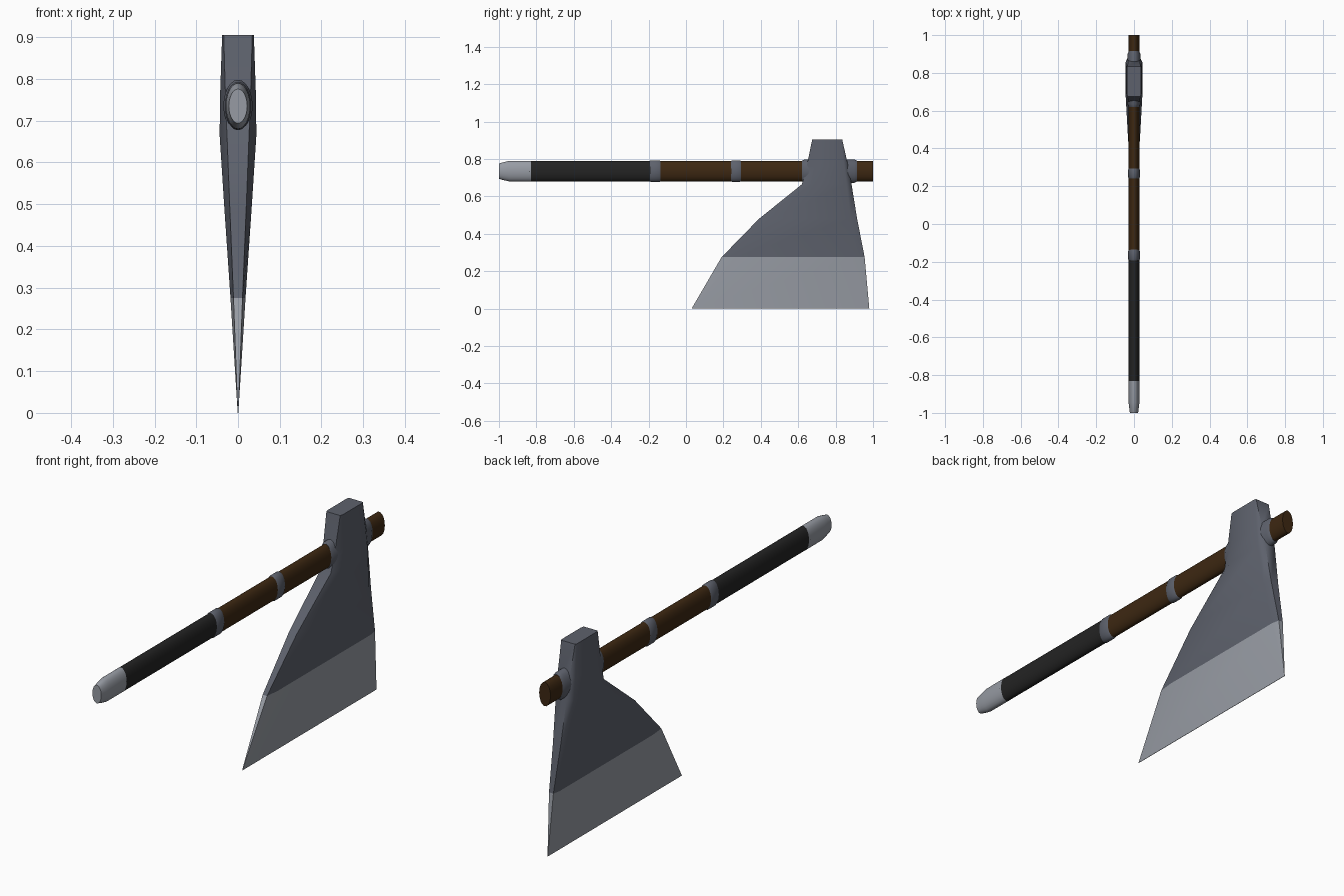
import bpy
import bmesh
from math import cos, sin, pi, radians

cube = bpy.data.objects.get("Cube")
if cube:
    bpy.data.objects.remove(cube, do_unlink=True)


def material(name, rgb):
    mat = bpy.data.materials.new(name)
    mat.use_nodes = True
    mat.diffuse_color = (*rgb, 1)
    mat.node_tree.nodes["Principled BSDF"].inputs["Base Color"].default_value = (*rgb, 1)
    return mat


DARK = material("dark_steel", (0.11, 0.12, 0.15))
BRIGHT = material("bright_steel", (0.31, 0.33, 0.37))
WOOD = material("brown_wood", (0.047, 0.021, 0.006))
GRIP = material("black_grip", (0.017, 0.017, 0.017))

AXIS_Z = 0.735  # height of the handle axis
SIDES = 24


def loft(name, rings, mats, angle, rule=None):
    """Skin a list of closed rings and cap both ends."""
    bm = bmesh.new()
    loops = [[bm.verts.new(p) for p in ring] for ring in rings]
    n = len(loops[0])
    for a, b in zip(loops, loops[1:]):
        for i in range(n):
            j = (i + 1) % n
            bm.faces.new((a[i], a[j], b[j], b[i]))
    bm.faces.new(loops[0][::-1])
    bm.faces.new(loops[-1])
    bmesh.ops.recalc_face_normals(bm, faces=bm.faces)
    if rule:
        for f in bm.faces:
            f.material_index = rule(f.calc_center_median())
    mesh = bpy.data.meshes.new(name)
    bm.to_mesh(mesh)
    bm.free()
    obj = bpy.data.objects.new(name, mesh)
    bpy.context.collection.objects.link(obj)
    for m in mats:
        mesh.materials.append(m)
    bpy.ops.object.select_all(action='DESELECT')
    obj.select_set(True)
    bpy.context.view_layer.objects.active = obj
    bpy.ops.object.shade_smooth_by_angle(angle=radians(angle))
    return obj


def oval_part(name, stations, mat):
    """Oval tube along y from (y, half width, half height) stations."""
    rings = [[(w * cos(2 * pi * i / SIDES), y, AXIS_Z + h * sin(2 * pi * i / SIDES))
              for i in range(SIDES)] for y, w, h in stations]
    return loft(name, rings, [mat], 35)


def band(name, y0, y1, w, h, edge=0.008):
    """Oval ring with softened rims."""
    oval_part(name, [(y0, w - edge / 2, h - edge / 2), (y0 + edge, w, h),
                     (y1 - edge, w, h), (y1, w - edge / 2, h - edge / 2)], DARK)


# Handle, grip and end cap
oval_part("handle", [(-0.2, 0.028, 0.054), (1.0, 0.028, 0.054)], WOOD)
oval_part("grip", [(-0.84, 0.029, 0.055), (-0.17, 0.029, 0.055)], GRIP)
oval_part("end_cap", [(-1.0, 0.022, 0.041), (-0.975, 0.025, 0.048),
                      (-0.945, 0.029, 0.055), (-0.83, 0.029, 0.0555)], BRIGHT)

# Handle bands and the collar through the head
band("rear_band", 0.24, 0.295, 0.031, 0.058)
band("grip_band", -0.195, -0.135, 0.031, 0.058)
band("head_collar", 0.62, 0.915, 0.035, 0.063, 0.015)

# Axe head levels: z, front y, back y, half thickness, corner length, corner width
levels = [
    (0.0, 0.03, 0.98, 0.0008, 0.01, 0.9),
    (0.275, 0.19, 0.955, 0.018, 0.07, 0.6),
    (0.48, 0.39, 0.915, 0.032, 0.07, 0.6),
    (0.665, 0.62, 0.885, 0.044, 0.055, 0.6),
    (0.76, 0.645, 0.868, 0.043, 0.045, 0.7),
    (0.905, 0.675, 0.835, 0.038, 0.015, 0.9),
]


def head_ring(z, front, back, w, c, k):
    side = [(w * k, front), (w, front + c), (w, back - c / 2), (w * k, back)]
    return [(x, y, z) for x, y in side] + [(-x, y, z) for x, y in reversed(side)]


loft("axe_head", [head_ring(*lv) for lv in levels], [DARK, BRIGHT], 60,
     lambda c: 1 if c.z < 0.27 else 0)
